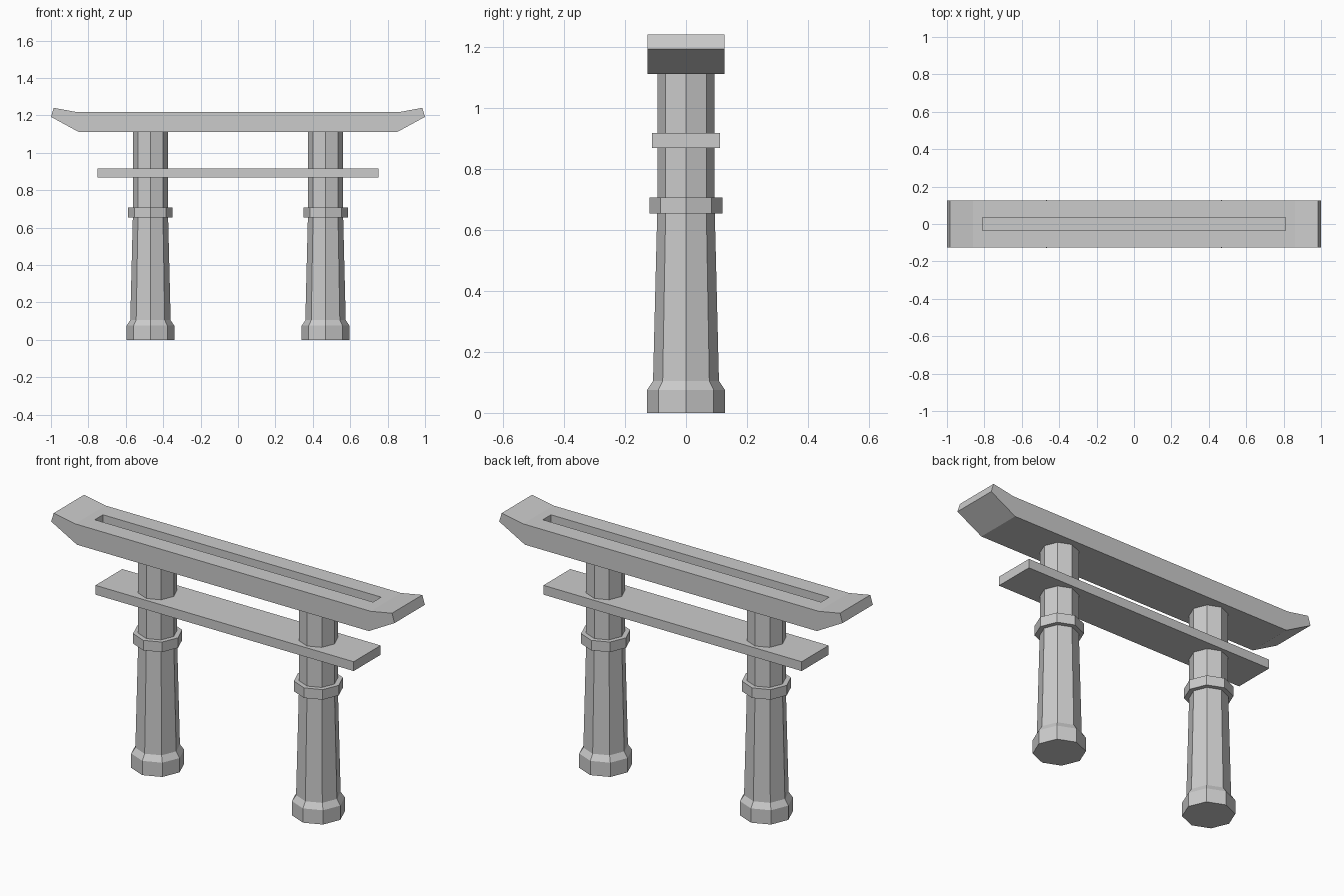
import bpy
import math

if "Cube" in bpy.data.objects:
    bpy.data.objects.remove(bpy.data.objects["Cube"])


def mesh_object(name, verts, faces):
    mesh = bpy.data.meshes.new(name)
    mesh.from_pydata(verts, [], faces)
    mesh.update()
    obj = bpy.data.objects.new(name, mesh)
    bpy.context.collection.objects.link(obj)
    return obj


def lathe(name, cx, profile, sides=8):
    """Closed low-poly turned shape from (radius, z) pairs, bottom to top."""
    verts = [(cx + r * math.cos(k * math.tau / sides), r * math.sin(k * math.tau / sides), z)
             for r, z in profile for k in range(sides)]
    faces = [tuple(reversed(range(sides))),
             tuple(range(len(verts) - sides, len(verts)))]
    for i in range(len(profile) - 1):
        a, b = i * sides, (i + 1) * sides
        for k in range(sides):
            n = (k + 1) % sides
            faces.append((a + k, a + n, b + n, b + k))
    return mesh_object(name, verts, faces)


def prism(name, outline, half_depth):
    """Extrude a front-view (x, z) outline, counter-clockwise, along y."""
    n = len(outline)
    verts = [(x, y, z) for y in (-half_depth, half_depth) for x, z in outline]
    faces = [tuple(range(n)), tuple(reversed(range(n, 2 * n)))]
    faces += [(k, k + n, (k + 1) % n + n, (k + 1) % n) for k in range(n)]
    return mesh_object(name, verts, faces)


def box_outline(half_x, z0, z1):
    return [(-half_x, z0), (half_x, z0), (half_x, z1), (-half_x, z1)]


# Pillars with flared feet, and their collars
for side, cx in (("left", -0.468), ("right", 0.468)):
    lathe(side + "_pillar", cx,
          [(0.128, 0), (0.128, 0.075), (0.108, 0.105), (0.094, 0.67), (0.094, 1.12)])
    lathe(side + "_collar", cx, [(0.119, 0.653), (0.119, 0.706)])

# Lower tie beam
prism("tie_beam", box_outline(0.752, 0.868, 0.917), 0.112)

# Top beam with upturned ends
half = [(0.85, 1.11), (1.0, 1.192), (0.985, 1.24), (0.86, 1.217)]
top_beam = prism("top_beam", half + [(-x, z) for x, z in reversed(half)], 0.126)

# Long recess in the top beam
cutter = prism("recess_cutter", box_outline(0.81, 1.165, 1.3), 0.034)
cutter.hide_render = True
cutter.hide_viewport = True
cut = top_beam.modifiers.new("recess", 'BOOLEAN')
cut.operation = 'DIFFERENCE'
cut.solver = 'EXACT'
cut.object = cutter
